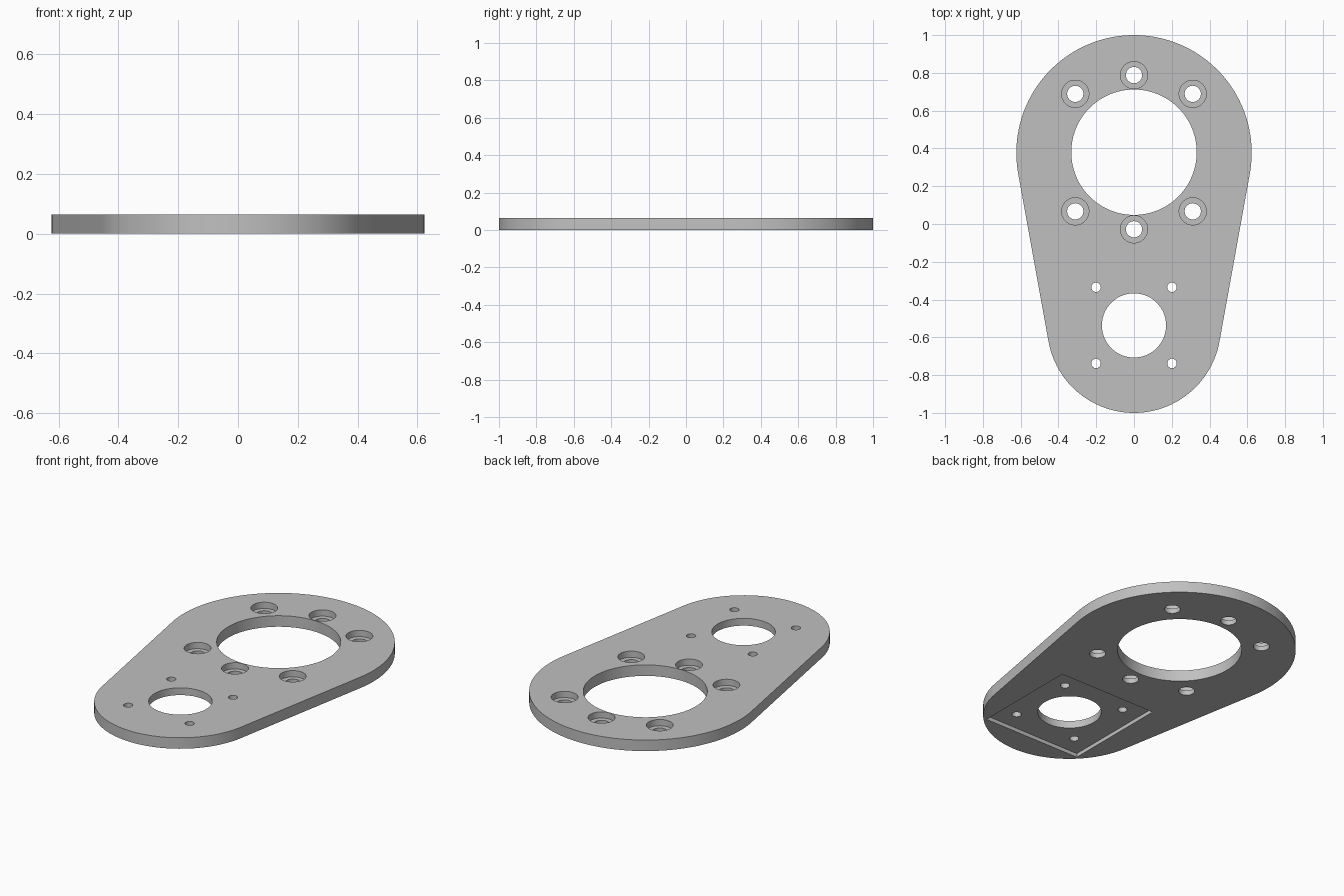
import bpy
import bmesh
from math import asin, cos, sin, pi

cube = bpy.data.objects.get("Cube")
if cube:
    bpy.data.objects.remove(cube)

THICK = 0.065
BIG_Y, BIG_R = 0.377, 0.623
SMALL_Y, SMALL_R = -0.54, 0.46

grey = bpy.data.materials.new("plate grey")
grey.use_nodes = True
grey.diffuse_color = (0.53, 0.53, 0.53, 1)
grey.node_tree.nodes["Principled BSDF"].inputs["Base Color"].default_value = grey.diffuse_color


def arc(cy, r, start, end, steps):
    angles = [start + (end - start) * i / steps for i in range(steps + 1)]
    return [(r * cos(a), cy + r * sin(a)) for a in angles]


def make_object(name, bm):
    bmesh.ops.recalc_face_normals(bm, faces=bm.faces)
    mesh = bpy.data.meshes.new(name)
    bm.to_mesh(mesh)
    bm.free()
    mesh.materials.append(grey)
    obj = bpy.data.objects.new(name, mesh)
    bpy.context.collection.objects.link(obj)
    return obj


def add_drill(bm, x, y, profile, segments):
    """Closed stepped cylinder from (radius, z) pairs, bottom to top."""
    rings = []
    for r, z in profile:
        rings.append([bm.verts.new((x + r * cos(2 * pi * i / segments),
                                    y + r * sin(2 * pi * i / segments), z))
                      for i in range(segments)])
    for low, high in zip(rings, rings[1:]):
        for i in range(segments):
            j = (i + 1) % segments
            bm.faces.new((low[i], low[j], high[j], high[i]))
    bm.faces.new(rings[0][::-1])
    bm.faces.new(rings[-1])


def cut(target, cutter):
    cutter.hide_render = True
    mod = target.modifiers.new("cut", "BOOLEAN")
    mod.operation = "DIFFERENCE"
    mod.solver = "EXACT"
    mod.object = cutter
    bpy.context.view_layer.objects.active = target
    bpy.ops.object.modifier_apply(modifier=mod.name)
    bpy.data.objects.remove(cutter)


# Plate: two round ends joined by tangent sides
tilt = asin((BIG_R - SMALL_R) / (BIG_Y - SMALL_Y))
outline = arc(BIG_Y, BIG_R, -tilt, pi + tilt, 72)
outline += arc(SMALL_Y, SMALL_R, pi + tilt, 2 * pi - tilt, 56)
bm = bmesh.new()
base = bm.faces.new([bm.verts.new((x, y, 0)) for x, y in outline])
top = bmesh.ops.extrude_face_region(bm, geom=[base])
bmesh.ops.translate(bm, vec=(0, 0, THICK),
                    verts=[v for v in top["geom"] if isinstance(v, bmesh.types.BMVert)])
plate = make_object("mounting_plate", bm)

# Shallow square recess on the underside
bm = bmesh.new()
bmesh.ops.create_cube(bm, size=1)
bmesh.ops.scale(bm, vec=(0.63, 0.63, 0.044), verts=bm.verts)
bmesh.ops.translate(bm, vec=(0, SMALL_Y + 0.003, 0), verts=bm.verts)
cut(plate, make_object("recess_cutter", bm))

# Through holes and counterbored bolt holes
bm = bmesh.new()
LOW, HIGH = -0.05, 0.12


def through(r):
    return [(r, LOW), (r, HIGH)]


add_drill(bm, 0, 0.38, through(0.332), 96)
add_drill(bm, 0, SMALL_Y + 0.003, through(0.17), 72)
for side in (-1, 1):
    for y in (-0.335, -0.738):
        add_drill(bm, side * 0.201, y, through(0.025), 32)

FLOOR = 0.028
counterbore = [(0.043, LOW), (0.043, FLOOR), (0.072, FLOOR), (0.072, HIGH)]
for dy in (-1, 1):
    add_drill(bm, 0, 0.38 + dy * 0.408, counterbore, 48)
    for side in (-1, 1):
        add_drill(bm, side * 0.311, 0.378 + dy * 0.311, counterbore, 48)
cut(plate, make_object("hole_cutter", bm))

# Smooth round walls, crisp rims
bpy.ops.object.select_all(action="DESELECT")
plate.select_set(True)
bpy.context.view_layer.objects.active = plate
bpy.ops.object.shade_smooth_by_angle()
